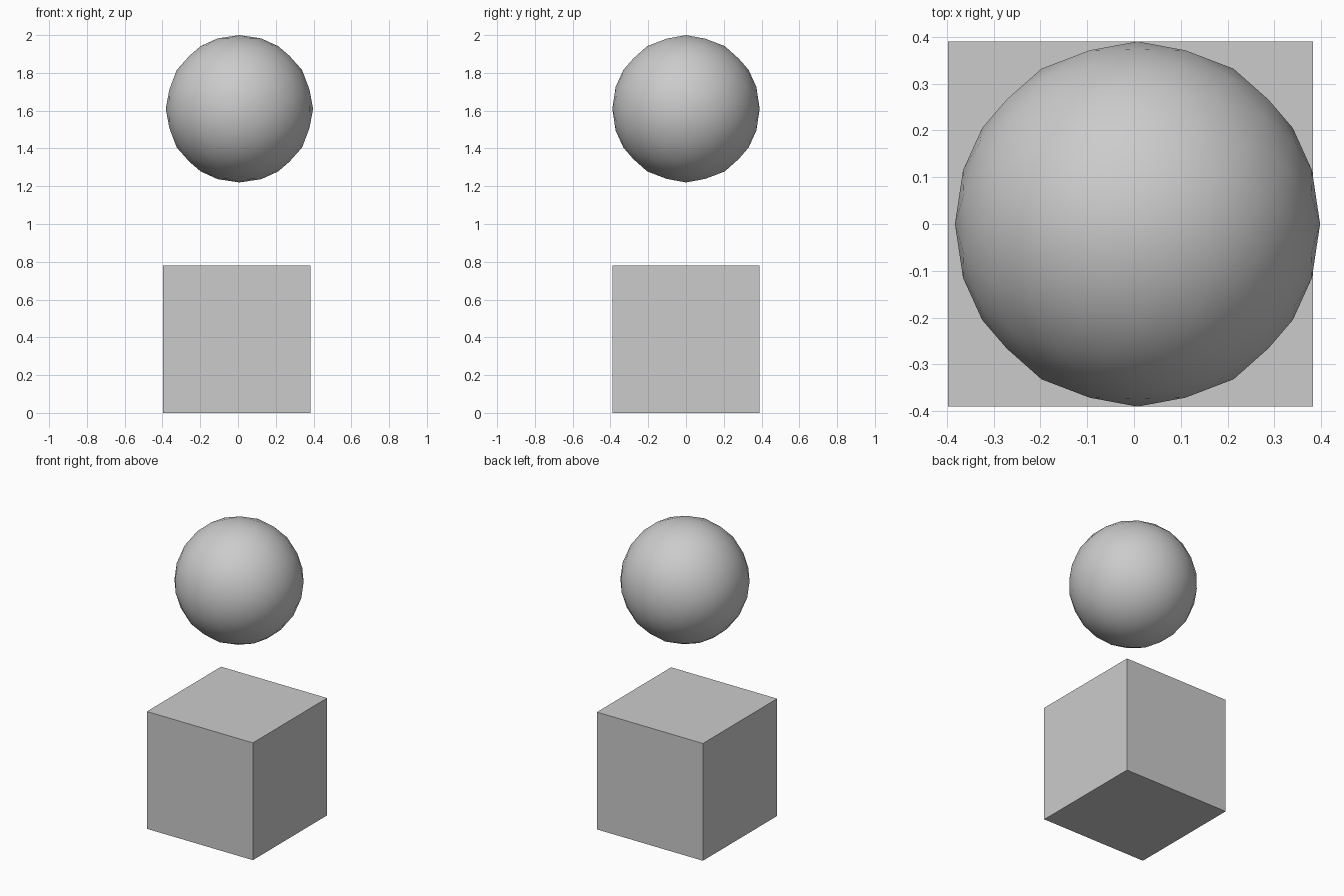
import bpy
import math

if "Cube" in bpy.data.objects:
    bpy.data.objects.remove(bpy.data.objects["Cube"])

SIZE = 0.78      # shared width of both solids
SHIFT = 0.0075   # small opposite x offset of the two solids

# Cube resting on the ground
bpy.ops.mesh.primitive_cube_add(size=SIZE, location=(-SHIFT, 0, SIZE / 2))
bpy.context.object.name = "cube"

# Smooth icosphere floating above, turned so its edges line up with the axes
tilt = -math.atan(2 / (1 + math.sqrt(5)))
bpy.ops.mesh.primitive_ico_sphere_add(
    subdivisions=3, radius=SIZE / 2,
    location=(SHIFT, 0, 2 - SIZE / 2), rotation=(0, tilt, 0))
bpy.context.object.name = "sphere"
bpy.ops.object.transform_apply(location=False, rotation=True, scale=False)
bpy.ops.object.shade_smooth()
